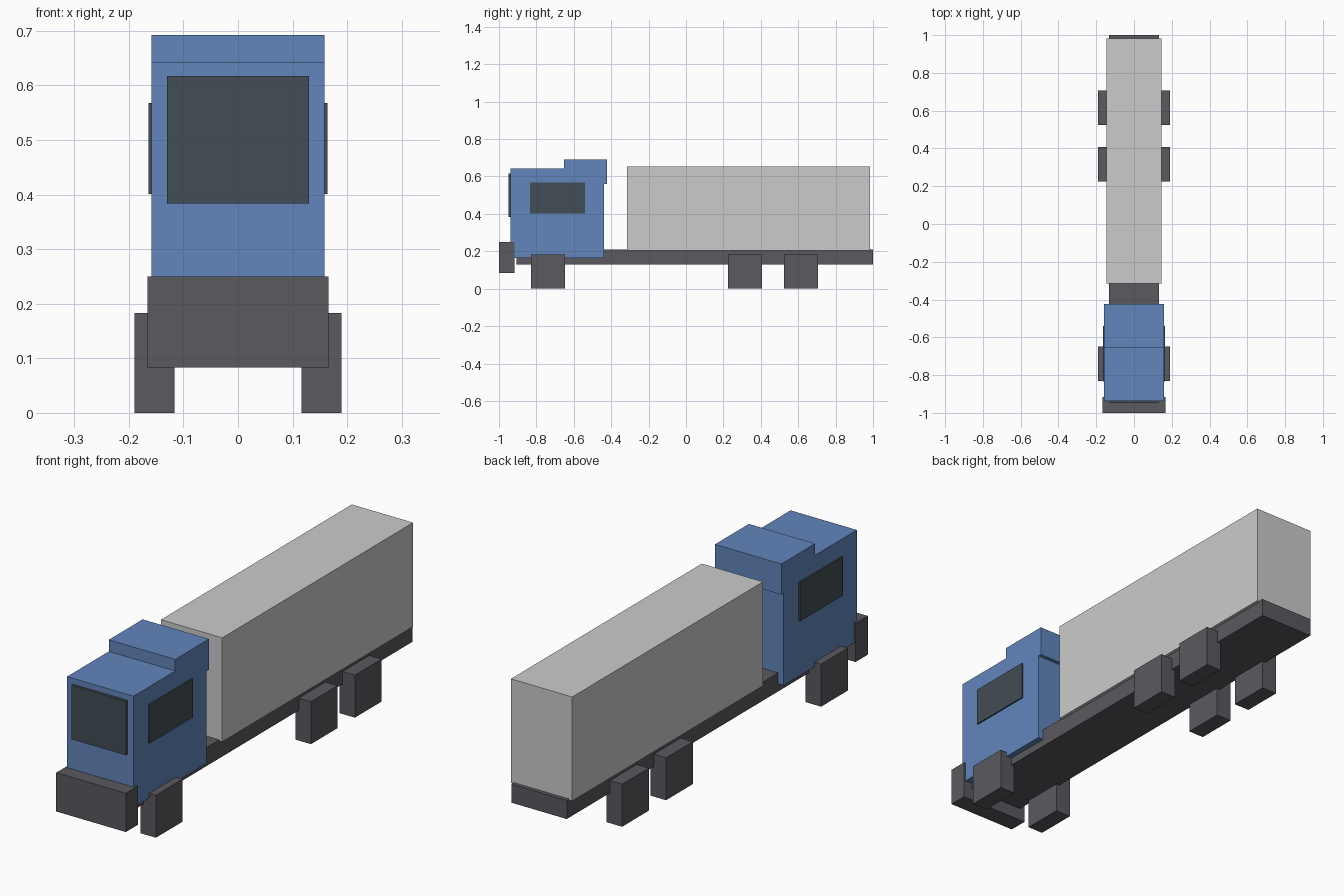
import bpy

if "Cube" in bpy.data.objects:
    bpy.data.objects.remove(bpy.data.objects["Cube"])


def material(name, rgb):
    m = bpy.data.materials.new(name)
    m.diffuse_color = (*rgb, 1)
    m.use_nodes = True
    m.node_tree.nodes["Principled BSDF"].inputs["Base Color"].default_value = m.diffuse_color
    return m


blue = material("cab_blue", (0.12, 0.24, 0.50))
glass = material("dark_glass", (0.055, 0.075, 0.09))
dark = material("dark_grey", (0.10, 0.10, 0.115))


def box(name, x, y, z, mat=None):
    """Axis-aligned box from (min, max) ranges."""
    bpy.ops.mesh.primitive_cube_add(size=1)
    o = bpy.context.object
    o.name = name
    o.location = [(a + b) / 2 for a, b in (x, y, z)]
    o.scale = [b - a for a, b in (x, y, z)]
    bpy.ops.object.transform_apply(location=True, rotation=False, scale=True)
    if mat:
        o.data.materials.append(mat)
    return o


def centred(name, half, y, z, mat=None):
    return box(name, (-half, half), y, z, mat)


# Frame and cargo
centred("chassis", 0.132, (-0.905, 1.0), (0.13, 0.21), dark)
centred("cargo_box", 0.146, (-0.316, 0.983), (0.205, 0.653))

# Cab
centred("cab", 0.158, (-0.937, -0.439), (0.163, 0.642), blue)
centred("roof_fairing", 0.158, (-0.653, -0.423), (0.56, 0.692), blue)
centred("bumper", 0.166, (-1.0, -0.917), (0.083, 0.25), dark)
centred("windscreen", 0.13, (-0.948, -0.93), (0.384, 0.617), glass)

# Side windows and blocky wheels, on both sides
for side, s in (("left", -1), ("right", 1)):
    box(f"{side}_window", sorted((s * 0.15, s * 0.164)),
        (-0.835, -0.541), (0.401, 0.568), glass)
    for axle, y in (("front", -0.739), ("middle", 0.316), ("rear", 0.615)):
        box(f"{axle}_{side}_wheel", sorted((s * 0.116, s * 0.19)),
            (y - 0.091, y + 0.091), (0, 0.183), dark)
